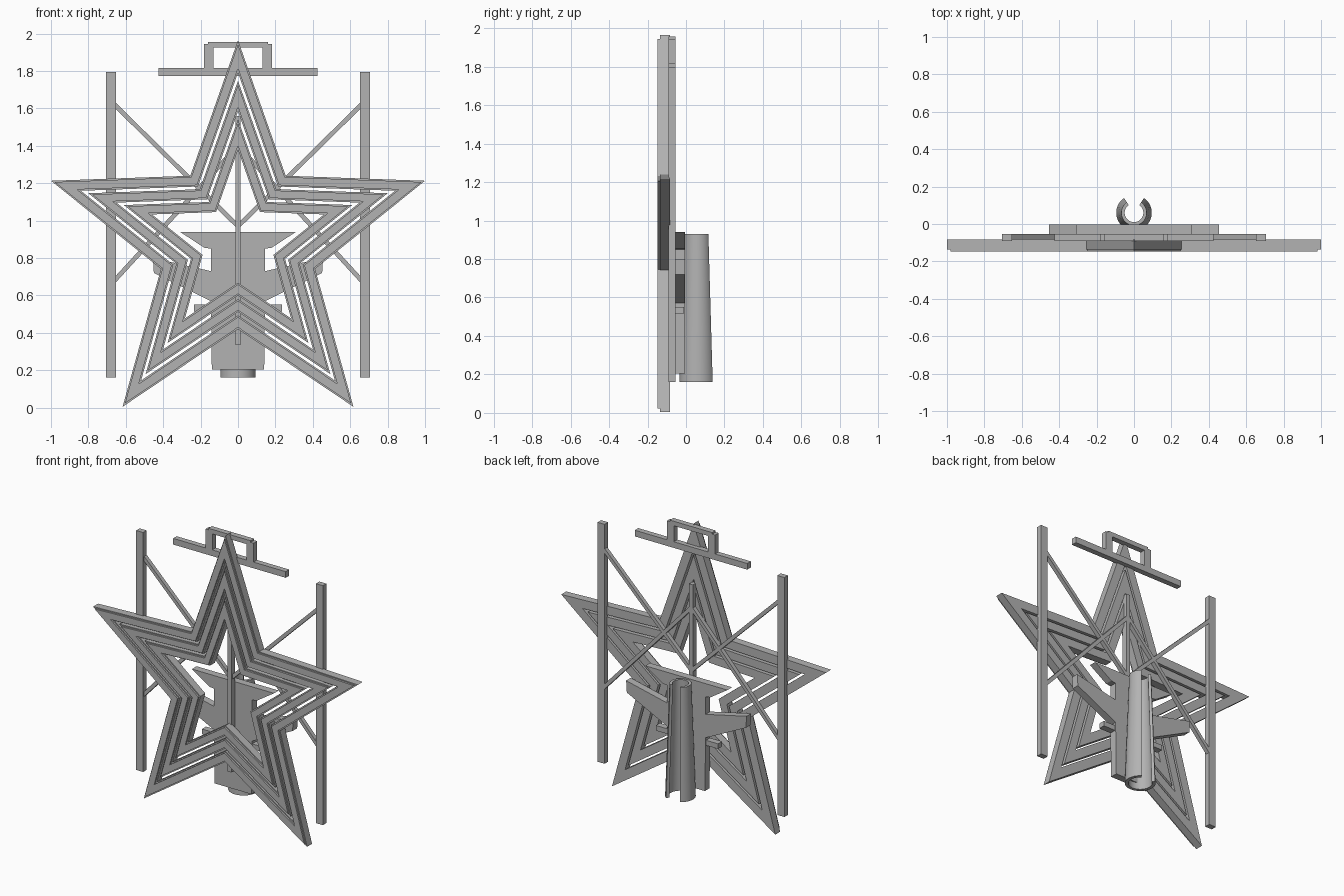
import bpy, bmesh, math
from mathutils import Vector

if "Cube" in bpy.data.objects:
    bpy.data.objects.remove(bpy.data.objects["Cube"], do_unlink=True)

grey = bpy.data.materials.new("plain grey")
grey.use_nodes = True
tint = (0.45, 0.45, 0.45, 1)
grey.diffuse_color = tint
grey.node_tree.nodes["Principled BSDF"].inputs["Base Color"].default_value = tint


def finish(name, bm):
    bmesh.ops.recalc_face_normals(bm, faces=bm.faces)
    mesh = bpy.data.meshes.new(name)
    bm.to_mesh(mesh)
    bm.free()
    mesh.materials.append(grey)
    obj = bpy.data.objects.new(name, mesh)
    bpy.context.collection.objects.link(obj)
    return obj


def slab(name, outline, front, back):
    """Extrude an (x, z) outline from front to back."""
    bm = bmesh.new()
    face = bm.faces.new([bm.verts.new((x, front, z)) for x, z in outline])
    moved = bmesh.ops.extrude_face_region(bm, geom=[face])["geom"]
    bmesh.ops.translate(bm, vec=(0, back - front, 0),
                        verts=[v for v in moved if isinstance(v, bmesh.types.BMVert)])
    return finish(name, bm)


def bar(name, start, end, width, front, back):
    """Flat bar between two (x, z) points."""
    a, b = Vector(start), Vector(end)
    d = (b - a).normalized() * width / 2
    n = Vector((-d.y, d.x))
    return slab(name, [a + n, b + n, b - n, a - n], front, back)


def mirrored(half):
    return half + [(-x, z) for x, z in reversed(half) if x > 0]


def loft(name, loops, closed=True):
    """Bridge four loops into a closed-section wall."""
    bm = bmesh.new()
    rows = [[bm.verts.new(p) for p in loop] for loop in loops]
    count = len(rows[0])
    for k, row in enumerate(rows):
        nxt = rows[(k + 1) % len(rows)]
        for i in range(count if closed else count - 1):
            j = (i + 1) % count
            bm.faces.new((row[i], row[j], nxt[j], nxt[i]))
    if not closed:
        bm.faces.new([r[0] for r in rows])
        bm.faces.new([r[-1] for r in rows])
    return finish(name, bm)


# Star made of three nested rings, each with a raised trim
CENTER = 0.88
STAR = mirrored([(0, 1.965), (0.255, 1.24), (1, 1.213), (0.412, 0.742),
                 (0.617, 0.005)])
STAR.insert(5, (0, 0.42))


def star_ring(name, outer, inner, front, back):
    def loop(s, y):
        return [(x * s, y, CENTER + (z - CENTER) * s) for x, z in STAR]
    loft(name, [loop(outer, front), loop(outer, back),
                loop(inner, back), loop(inner, front)])


for label, outer, inner in (("outer", 1, 0.84), ("middle", 0.8, 0.65), ("inner", 0.61, 0.46)):
    star_ring(label + "_star_ring", outer, inner, -0.135, -0.082)
    star_ring(label + "_star_trim", outer - 0.02, inner + 0.02, -0.147, -0.135)

# Rear frame: posts, braces, centre pole
F, B = -0.092, -0.054
for side, s in (("left", 1), ("right", -1)):
    bar(side + "_post", (s * 0.679, 0.16), (s * 0.679, 1.795), 0.053, F, B)
    bar(side + "_upper_brace", (s * 0.66, 1.62), (0, 0.97), 0.024, F + 0.01, B)
    bar(side + "_lower_brace", (s * 0.66, 0.68), (0, 1.4), 0.024, F + 0.01, B)
    bar(side + "_handle_leg", (s * 0.156, 1.81), (s * 0.156, 1.925), 0.052, F, B)
bar("centre_pole", (0, 0.335), (0, 1.56), 0.028, F, B)

# Top crossbar and handle
bar("top_crossbar", (-0.425, 1.795), (0.425, 1.795), 0.042, F, B)
slab("handle_grip", mirrored([(0.182, 1.925), (0.182, 1.945), (0.16, 1.945),
                              (0.16, 1.956)]), F, B)

# Back plate with flared top and raised arms
slab("back_plate", mirrored([(0.31, 0.94), (0.18, 0.855), (0.145, 0.85),
                             (0.145, 0.73), (0.455, 0.8), (0.45, 0.72),
                             (0.145, 0.57), (0.14, 0.205)]), B, -0.004)
bar("back_plate_tabs", (-0.235, 0.533), (0.235, 0.533), 0.035, B, -0.01)

# Tapered open tube, split along the rear
GAP = math.radians(34)
STEPS = 40


def arc(radius, z):
    turns = [GAP + (2 * math.pi - 2 * GAP) * i / STEPS for i in range(STEPS + 1)]
    return [(radius * math.sin(a), 0.06 + radius * math.cos(a), z) for a in turns]


tube = loft("split_tube", [arc(0.095, 0.16), arc(0.068, 0.93),
                           arc(0.05, 0.93), arc(0.074, 0.16)], closed=False)
bpy.context.view_layer.objects.active = tube
tube.select_set(True)
bpy.ops.object.shade_smooth_by_angle()
